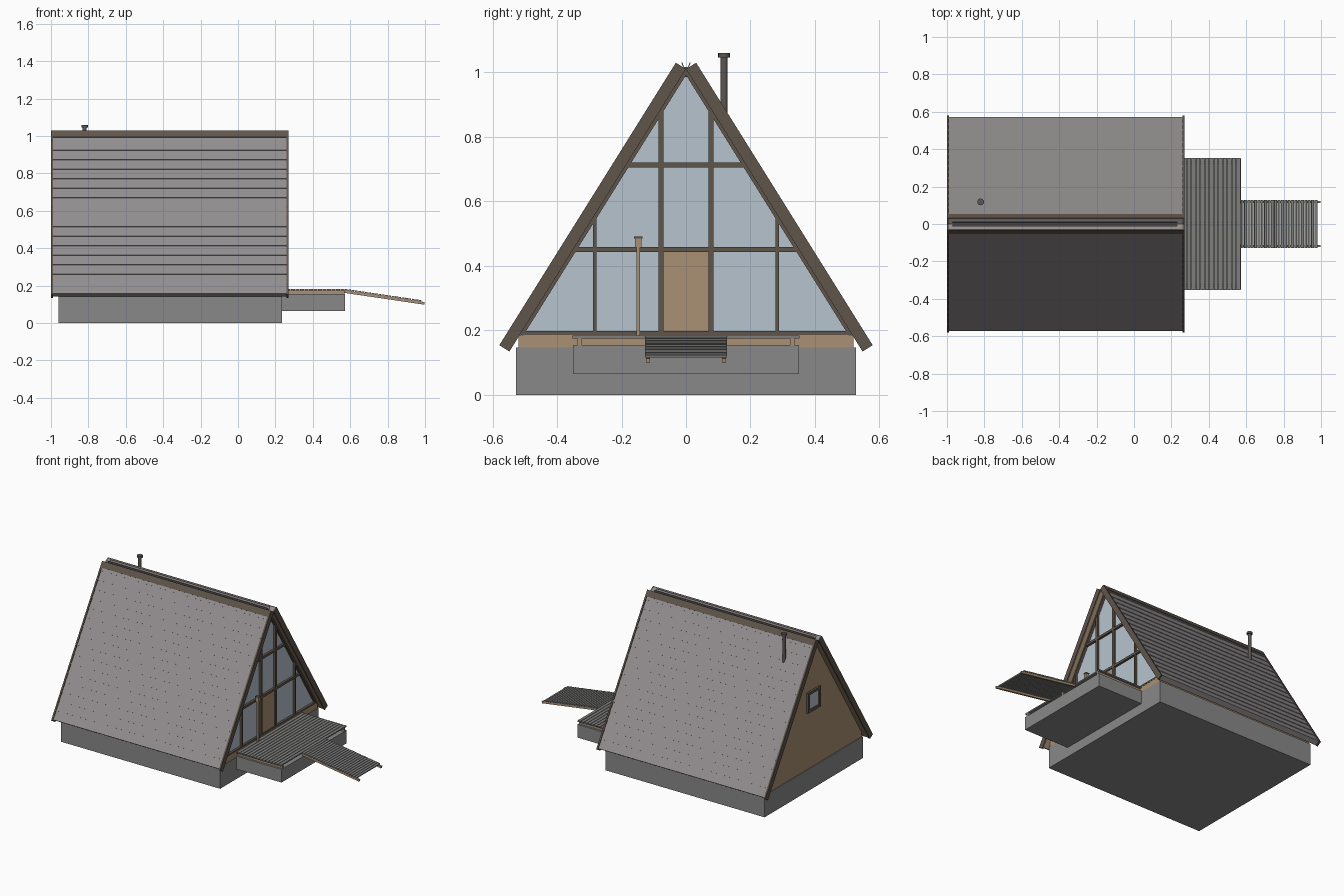
import bpy, bmesh, math
from mathutils import Vector, Matrix

if "Cube" in bpy.data.objects:
    bpy.data.objects.remove(bpy.data.objects["Cube"], do_unlink=True)


def material(name, srgb):
    m = bpy.data.materials.new(name)
    m.use_nodes = True
    col = [((c / 255 + 0.055) / 1.055) ** 2.4 for c in srgb] + [1]
    m.diffuse_color = col
    m.node_tree.nodes["Principled BSDF"].inputs["Base Color"].default_value = col
    return m


BROWN = material("dark_brown_trim", (96, 85, 75))
WOOD = material("light_wood", (170, 144, 116))
GLASS = material("pale_blue_glass", (182, 196, 206))
CONCRETE = material("concrete", (137, 137, 137))
ROOF = material("roof_grey", (146, 142, 143))
DECK = material("weathered_deck", (126, 127, 125))
METAL = material("dark_metal", (92, 86, 82))


def finish(bm, name, mat):
    bmesh.ops.recalc_face_normals(bm, faces=bm.faces[:])
    me = bpy.data.meshes.new(name)
    bm.to_mesh(me)
    bm.free()
    me.materials.append(mat)
    ob = bpy.data.objects.new(name, me)
    bpy.context.collection.objects.link(ob)
    return ob


def add_box(bm, x, y, z, turn=None):
    """Box from (min, max) ranges, added to a bmesh."""
    size = [r[1] - r[0] for r in (x, y, z)]
    mid = Vector([(r[0] + r[1]) / 2 for r in (x, y, z)])
    mat = Matrix.Translation(mid) @ Matrix.Diagonal((*size, 1))
    bmesh.ops.create_cube(bm, size=1, matrix=(turn or Matrix()) @ mat)


def boxes(name, mat, parts, turn=None):
    bm = bmesh.new()
    for p in parts:
        add_box(bm, *p, turn)
    return finish(bm, name, mat)


def prism(name, mat, x0, x1, outline):
    """Extrude a y-z outline along x."""
    bm = bmesh.new()
    face = bm.faces.new([bm.verts.new((x0, y, z)) for y, z in outline])
    out = bmesh.ops.extrude_face_region(bm, geom=[face])
    moved = [v for v in out["geom"] if isinstance(v, bmesh.types.BMVert)]
    bmesh.ops.translate(bm, verts=moved, vec=(x1 - x0, 0, 0))
    return finish(bm, name, mat)


# Roof frame: s runs down the slope from the apex, n points outward
APEX, RISE = 1.01, 1.6
ang = math.atan(RISE)
LEN, THICK = 1.033, 0.037
X0, X1 = -1.0, 0.27


def slope(side, pts):
    c, s = math.cos(ang), math.sin(ang)
    return [(side * (a * c + n * s), APEX - a * s + n * c) for a, n in pts]


def strip(s0, s1, n0, n1):
    return [(s0, n0), (s1, n0), (s1, n1), (s0, n1)]


def half_width(z):
    return (APEX - z) / RISE


# Sawtooth course profile for the lapped roof boards
COURSES = 17
ROOF_END = LEN - 0.008
laps = [(0, 0.006)]
for i in range(COURSES):
    a, b = i / COURSES * ROOF_END, (i + 1) / COURSES * ROOF_END
    laps += [(a, 0.03), (b, 0.034)]
laps.append((ROOF_END, 0.006))

for side, label in ((1, "back"), (-1, "front")):
    prism(label + "_roof_boards", ROOF, X0 + 0.01, X1 - 0.01, slope(side, laps))
    prism(label + "_roof_lining", WOOD, X0 + 0.01, X1 - 0.01,
          slope(side, strip(0, ROOF_END, 0, 0.006)))
    prism(label + "_ridge_board", BROWN, X0, X1, slope(side, strip(0, 0.042, 0.03, THICK)))
    for x, end in ((X0, "right"), (X1 - 0.011, "left")):
        prism(f"{label}_{end}_bargeboard", BROWN, x, x + 0.011,
              slope(side, strip(0, LEN, 0, THICK)))
    prism(label + "_gable_frame", BROWN, 0.205, 0.235, slope(side, strip(0, 0.97, -0.01, 0.002)))
    # Thin upright flashing in the ridge notch
    prism(label + "_ridge_flashing", ROOF, X0 + 0.03, X1 - 0.04,
          [(side * y, z) for y, z in ((0.004, 1.01), (0.007, 1.01), (0.014, 1.03), (0.011, 1.03))])

boxes("ridge_beam", BROWN, [((X0 + 0.03, X1 - 0.04), (-0.009, 0.009), (0.985, 1.016))])

# Base and floor
boxes("foundation", CONCRETE, [((-0.96, 0.235), (-0.527, 0.527), (0, 0.147))])
boxes("floor", WOOD, [((-0.955, 0.232), (-0.52, 0.52), (0.147, 0.186))])

# Gable walls
FLOOR = 0.186
gable = [(-half_width(FLOOR), FLOOR), (half_width(FLOOR), FLOOR), (0, APEX)]
prism("gable_glass", GLASS, 0.2, 0.218, gable)
prism("rear_wall", WOOD, -0.955, -0.935, gable)

# Mullions and rails of the glass gable
FRAME = (0.205, 0.233)
bars = [(FRAME, (-half_width(z), half_width(z)), (z - h, z + h))
        for z, h in ((0.191, 0.006), (0.45, 0.008), (0.712, 0.008))]
for side in (1, -1):
    for y, w in ((0.078, 0.008), (0.283, 0.006)):
        bars.append((FRAME, (side * y - w, side * y + w), (FLOOR, APEX - RISE * y)))
boxes("gable_mullions", BROWN, bars)
boxes("door", WOOD, [((0.205, 0.226), (-0.07, 0.07), (0.188, 0.443))])

# Small rear window
W, ZC, T = 0.06, 0.6, 0.009
boxes("rear_window_glass", GLASS, [((-0.96, -0.95), (-W, W), (ZC - W, ZC + W))])
rim = (-0.968, -0.94)
boxes("rear_window_frame", BROWN,
      [(rim, (-W - T, W + T), (ZC + s * W - T, ZC + s * W + T)) for s in (1, -1)]
      + [(rim, (s * W - T, s * W + T), (ZC - W, ZC + W)) for s in (1, -1)])

# Deck: slab, joists and planks
boxes("deck_slab", CONCRETE, [((0.23, 0.572), (-0.35, 0.35), (0.065, 0.154))])
boxes("deck_joists", WOOD, [((0.236, 0.57), (y - 0.007, y + 0.007), (0.154, 0.174))
                            for y in (-0.33, 0, 0.33)])
N = 14
pitch = 0.336 / N
boxes("deck_planks", DECK, [((0.236 + i * pitch, 0.236 + (i + 0.84) * pitch),
                             (-0.352, 0.352), (0.174, 0.183)) for i in range(N)])

# Sloping ramp, laid out flat from its hinge at the deck edge
tilt = Matrix.Translation((0.572, 0, 0.183)) @ Matrix.Rotation(math.radians(8.4), 4, "Y")
boxes("ramp_stringers", WOOD, [((0, 0.432), (y - 0.006, y + 0.006), (-0.022, -0.008))
                               for y in (-0.118, 0.118)], tilt)
N = 23
pitch = 0.416 / N
boxes("ramp_planks", DECK, [((i * pitch, (i + 0.8) * pitch), (-0.127, 0.127), (-0.008, 0))
                            for i in range(N)], tilt)


def cylinder(name, mat, x, y, z0, z1, r):
    bpy.ops.mesh.primitive_cylinder_add(vertices=16, radius=r, depth=z1 - z0,
                                        location=(x, y, (z0 + z1) / 2))
    ob = bpy.context.object
    ob.name = name
    ob.data.materials.append(mat)
    bpy.ops.object.shade_smooth_by_angle()


# Chimney
cylinder("chimney_pipe", METAL, -0.82, 0.118, 0.8, 1.046, 0.011)
cylinder("chimney_cap", METAL, -0.82, 0.118, 1.046, 1.059, 0.018)

# Lamp post beside the door
boxes("lamp_post", WOOD, [((0.248, 0.26), (-0.154, -0.142), (0.183, 0.456)),
                          ((0.244, 0.264), (-0.158, -0.138), (0.456, 0.485))])
boxes("lamp_cap", BROWN, [((0.241, 0.267), (-0.161, -0.135), (0.485, 0.491))])
